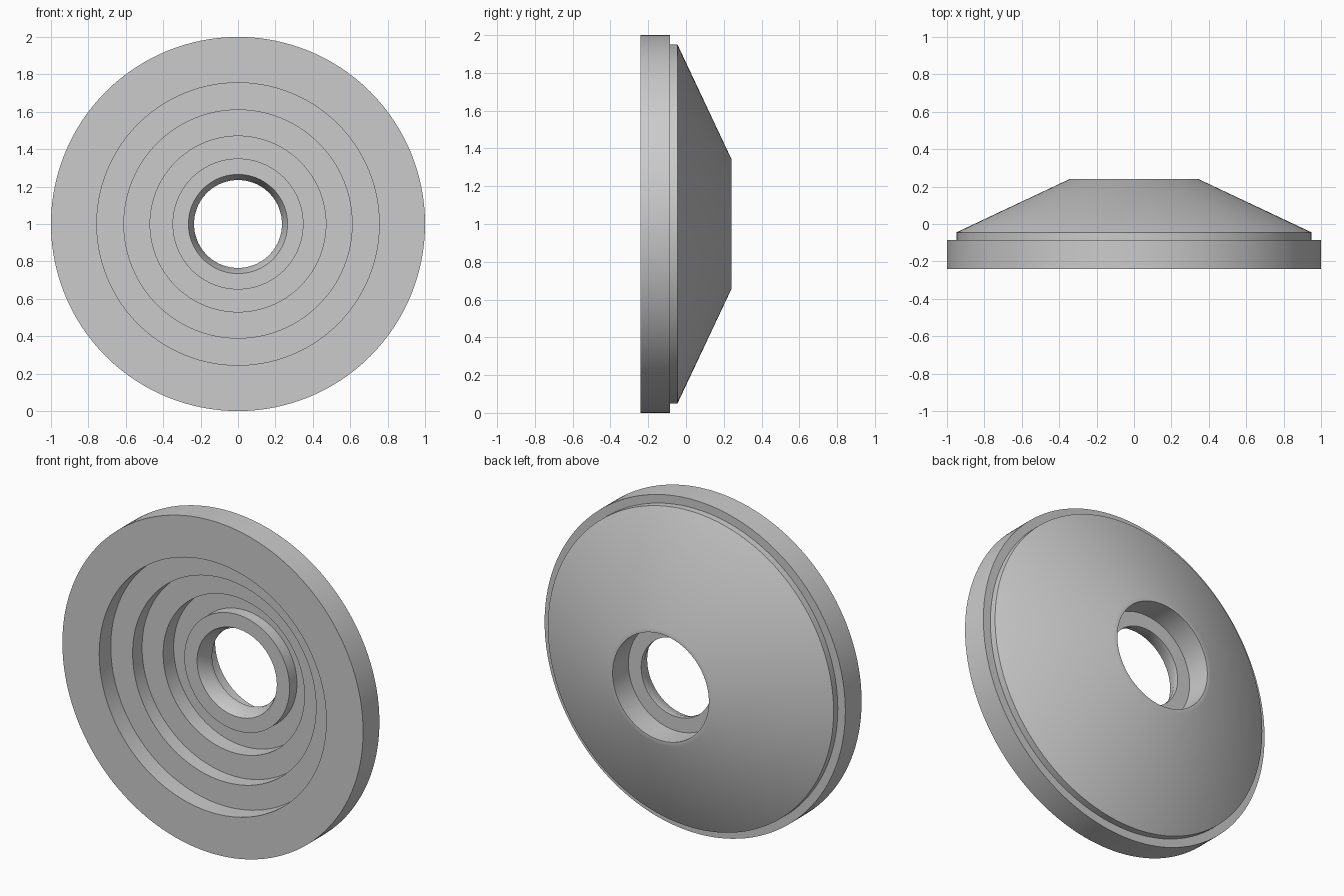
import bpy
import bmesh
import math
from mathutils import Matrix, Vector

default = bpy.data.objects.get("Cube")
if default:
    bpy.data.objects.remove(default, do_unlink=True)

SEGMENTS = 128

# Plain grey material
grey = bpy.data.materials.new("plain_grey")
grey.use_nodes = True
colour = (0.6, 0.6, 0.6, 1)
grey.diffuse_color = colour
grey.node_tree.nodes["Principled BSDF"].inputs["Base Color"].default_value = colour

# Closed cross-section of the ring as (radius, y)
profile = [
    # rim, shoulder, conical back
    (1.0, -0.24), (1.0, -0.085), (0.95, -0.085), (0.95, -0.045),
    (0.345, 0.24), (0.32, 0.24),
    # back bore, centre hole and its flared mouth
    (0.32, 0.09), (0.235, 0.09), (0.235, 0.06), (0.265, -0.01),
    # raised collar
    (0.35, -0.01), (0.35, 0.06),
    # stepped front recesses
    (0.47, 0.06), (0.47, -0.04), (0.61, -0.04), (0.61, -0.13),
    (0.755, -0.13), (0.755, -0.24),
]


def lathe(name, points, material):
    """Revolve a closed section about the y axis, at height 1."""
    bm = bmesh.new()
    rings = []
    for i in range(SEGMENTS):
        turn = Matrix.Rotation(2 * math.pi * i / SEGMENTS, 3, "Y")
        rings.append([bm.verts.new(turn @ Vector((r, y, 0)) + Vector((0, 0, 1)))
                      for r, y in points])
    n = len(points)
    for i, ring in enumerate(rings):
        after = rings[(i + 1) % SEGMENTS]
        for j in range(n):
            k = (j + 1) % n
            bm.faces.new((ring[j], ring[k], after[k], after[j]))
    bmesh.ops.recalc_face_normals(bm, faces=bm.faces)
    mesh = bpy.data.meshes.new(name)
    bm.to_mesh(mesh)
    bm.free()
    mesh.materials.append(material)
    obj = bpy.data.objects.new(name, mesh)
    bpy.context.collection.objects.link(obj)
    return obj


flange = lathe("stepped_conical_flange", profile, grey)
bpy.ops.object.select_all(action="DESELECT")
flange.select_set(True)
bpy.context.view_layer.objects.active = flange
bpy.ops.object.shade_smooth_by_angle(angle=math.radians(30))
